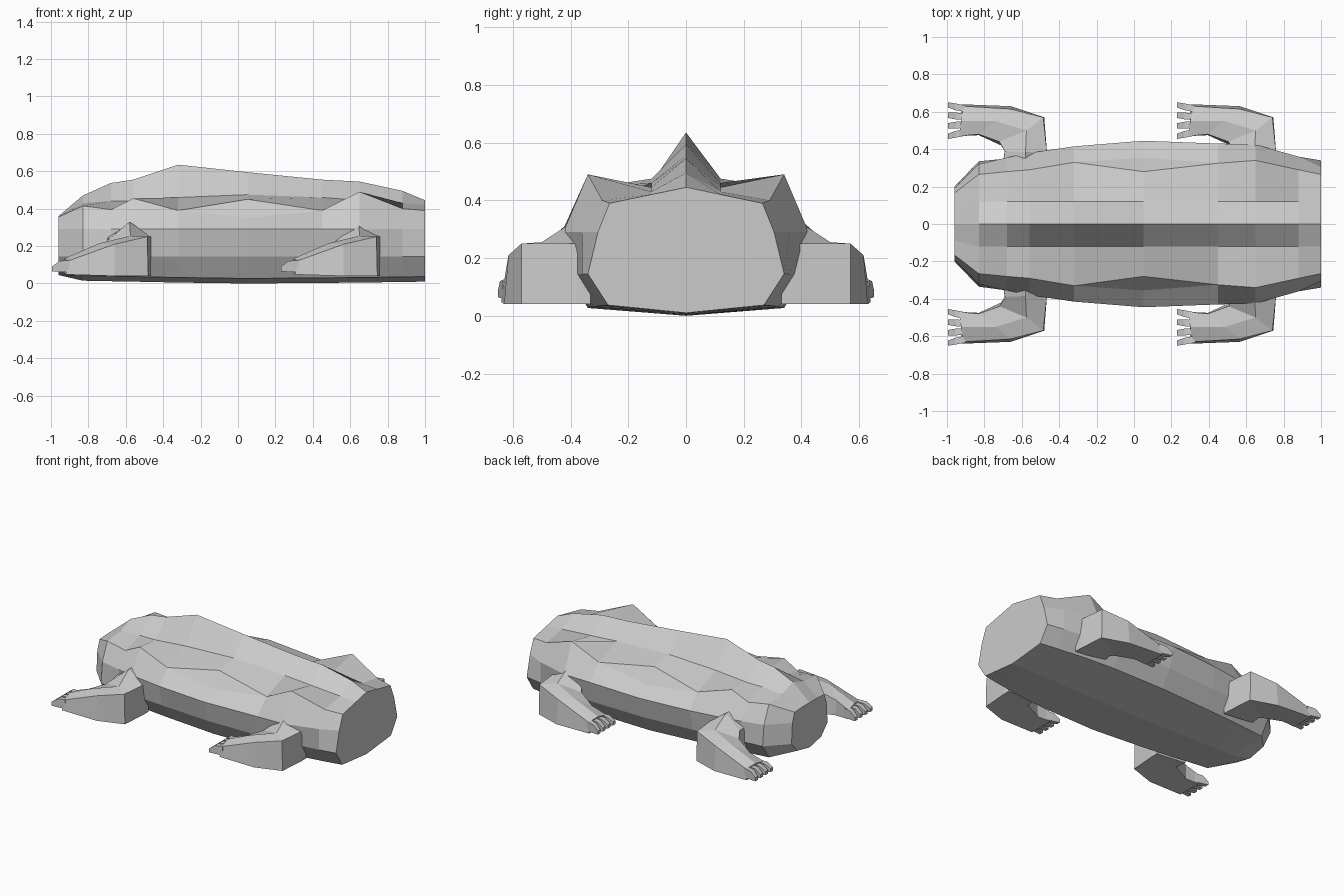
import bpy, bmesh
from mathutils import Vector


def loft(name, rings):
    """Skin a row of closed rings, cap both ends and add a flat-shaded object."""
    bm = bmesh.new()
    rows = [[bm.verts.new(p) for p in r] for r in rings]
    n = len(rows[0])
    for r, s in zip(rows, rows[1:]):
        for i in range(n):
            j = (i + 1) % n
            bm.faces.new((r[i], r[j], s[j], s[i]))
    bm.faces.new(rows[0])
    bm.faces.new(rows[-1])
    bmesh.ops.remove_doubles(bm, verts=bm.verts, dist=0.0005)
    bmesh.ops.dissolve_degenerate(bm, edges=bm.edges, dist=0.0005)
    bmesh.ops.recalc_face_normals(bm, faces=bm.faces)
    mesh = bpy.data.meshes.new(name)
    bm.to_mesh(mesh)
    bm.free()
    ob = bpy.data.objects.new(name, mesh)
    bpy.context.collection.objects.link(ob)
    return ob


def mirror_y(ob):
    m = ob.modifiers.new("mirror", "MIRROR")
    m.use_axis = (False, True, False)
    m.use_mirror_merge = False


# Body stations: x, belly z, spine z, spine foot z, back edge y/z, flank top y/z, flank y, side y
stations = [
    (-0.96, 0.045, 0.36, 0.36, 0.165, 0.355, 0.165, 0.355, 0.19, 0.20),
    (-0.83, 0.015, 0.47, 0.43, 0.265, 0.415, 0.265, 0.415, 0.32, 0.335),
    (-0.68, 0.012, 0.537, 0.44, 0.28, 0.395, 0.28, 0.395, 0.355, 0.35),
    (-0.56, 0.010, 0.555, 0.44, 0.29, 0.455, 0.29, 0.455, 0.38, 0.365),
    (-0.32, 0.005, 0.635, 0.46, 0.33, 0.39, 0.33, 0.39, 0.415, 0.385),
    (0.05, 0.0, 0.595, 0.475, 0.28, 0.45, 0.355, 0.35, 0.445, 0.41),
    (0.45, 0.003, 0.555, 0.46, 0.325, 0.39, 0.325, 0.39, 0.43, 0.405),
    (0.65, 0.005, 0.545, 0.445, 0.34, 0.49, 0.34, 0.49, 0.425, 0.39),
    (0.88, 0.008, 0.495, 0.43, 0.29, 0.40, 0.29, 0.40, 0.36, 0.36),
    (1.0, 0.010, 0.445, 0.42, 0.265, 0.39, 0.265, 0.39, 0.305, 0.34),
]
rings = []
for x, zb, zs, zm, ay, az, by, bz, cy, dy in stations:
    foot = 0.12 if x > -0.9 else 0.09
    half = [(foot, zm), (ay, az), (by, bz), (cy, 0.29), (dy, 0.145), (dy - 0.07, zb + 0.027)]
    ring = [(0, zs)] + half + [(0, zb)] + [(-y, z) for y, z in reversed(half)]
    rings.append([(x, y, z) for y, z in ring])
loft("body", rings)

# Leg rings: back bottom, back top, ridge, inner top, inner bottom; hip to foot
leg_rings = [
    [(-0.465, 0.33, 0.04), (-0.465, 0.33, 0.25), (-0.58, 0.33, 0.33), (-0.70, 0.33, 0.25), (-0.70, 0.33, 0.06)],
    [(-0.465, 0.38, 0.04), (-0.465, 0.38, 0.25), (-0.58, 0.385, 0.33), (-0.69, 0.39, 0.24), (-0.69, 0.40, 0.06)],
    [(-0.48, 0.57, 0.04), (-0.485, 0.57, 0.25), (-0.575, 0.50, 0.255), (-0.72, 0.44, 0.21), (-0.71, 0.42, 0.06)],
    [(-0.66, 0.63, 0.04), (-0.66, 0.615, 0.21), (-0.74, 0.55, 0.215), (-0.83, 0.48, 0.16), (-0.83, 0.475, 0.055)],
    [(-0.92, 0.64, 0.048), (-0.91, 0.63, 0.12), (-0.925, 0.55, 0.135), (-0.935, 0.47, 0.12), (-0.93, 0.47, 0.055)],
]


def toe_ring(x, y, w, z0, z1):
    return [(x, y - w, z0), (x, y + w, z0), (x, y + w, z1), (x, y - w, z1)]


# Four legs with four splayed toes each
for label, dx in (("front", 0.0), ("hind", 1.225)):
    off = Vector((dx, 0, 0))
    shift = lambda rs: [[Vector(p) + off for p in r] for r in rs]
    mirror_y(loft(label + "_legs", shift(leg_rings)))
    for i in range(4):
        y = 0.49 + 0.042 * i
        splay = (i - 1.5) * 0.007
        toe = [toe_ring(-0.90, y, 0.018, 0.06, 0.125),
               toe_ring(-0.955, y + splay, 0.018, 0.062, 0.12),
               toe_ring(-0.995, y + 2 * splay, 0.014, 0.065, 0.09)]
        mirror_y(loft(f"{label}_toe_{i + 1}", shift(toe)))
